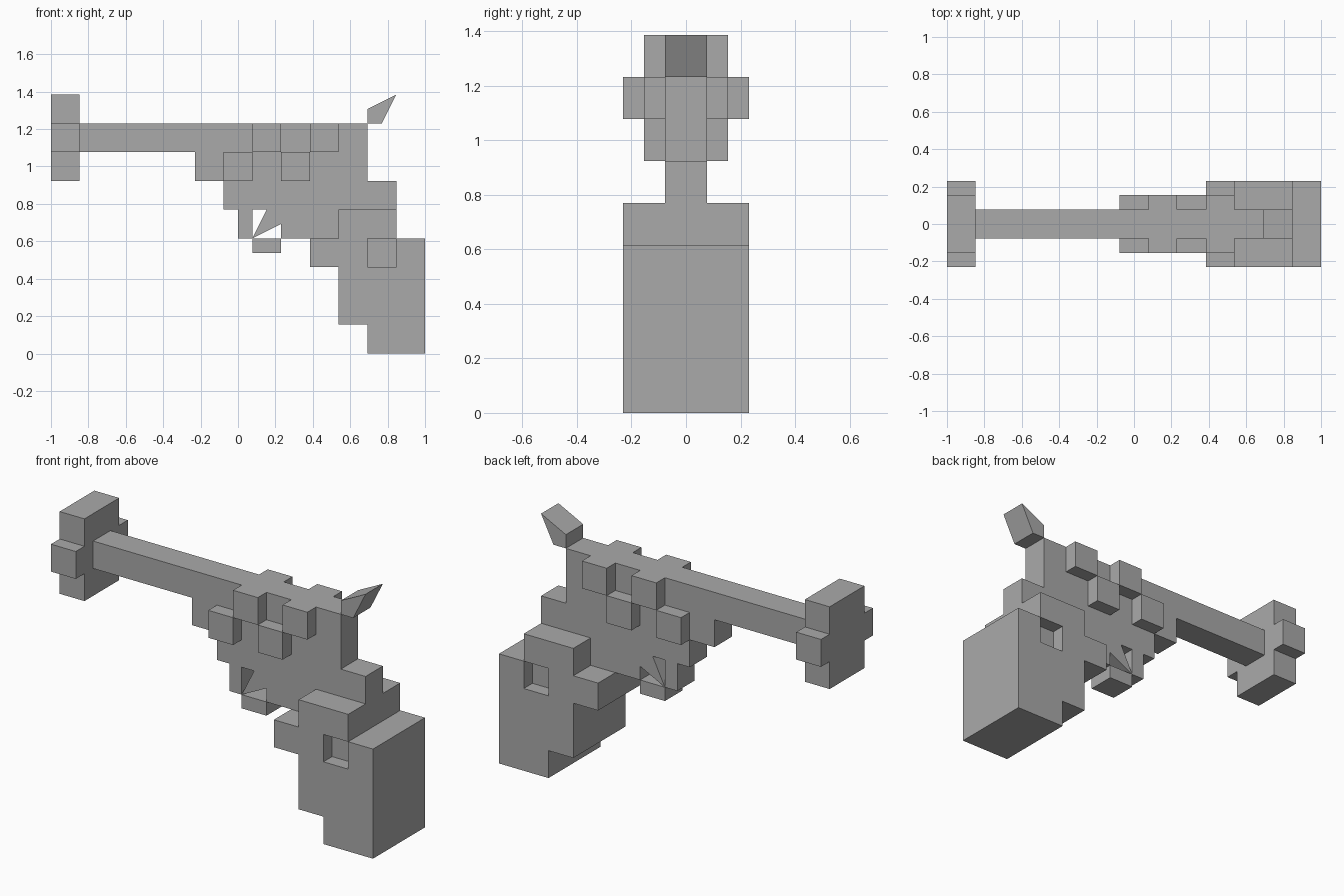
import bpy
import bmesh
from mathutils import Vector

U = 2 / 13  # size of one block

cube = bpy.data.objects.get("Cube")
if cube:
    bpy.data.objects.remove(cube, do_unlink=True)

grey = bpy.data.materials.new("plain_grey")
grey.use_nodes = True
grey.diffuse_color = (0.4, 0.4, 0.4, 1)
grey.node_tree.nodes["Principled BSDF"].inputs["Base Color"].default_value = (0.4, 0.4, 0.4, 1)


def prism(name, outline, start, end, axis="y"):
    """Extrude an outline, in blocks: (x, z) along y, or (y, z) along x."""
    def place(a, z, depth):
        return Vector((a, depth, z) if axis == "y" else (depth, a, z)) * U

    bm = bmesh.new()
    face = bm.faces.new([bm.verts.new(place(a, z, start)) for a, z in outline])
    grown = bmesh.ops.extrude_face_region(bm, geom=[face])
    moved = [v for v in grown["geom"] if isinstance(v, bmesh.types.BMVert)]
    shift = place(0, 0, end - start)
    bmesh.ops.translate(bm, verts=moved, vec=shift)
    bmesh.ops.recalc_face_normals(bm, faces=bm.faces)
    mesh = bpy.data.meshes.new(name)
    bm.to_mesh(mesh)
    bm.free()
    mesh.materials.append(grey)
    obj = bpy.data.objects.new(name, mesh)
    bpy.context.collection.objects.link(obj)
    return obj


def rect(x0, x1, z0, z1):
    return [(x0, z0), (x1, z0), (x1, z1), (x0, z1)]


# Barrel and stepped receiver, one block thick
receiver = [(-5.5, 8), (-5.5, 7), (-1.5, 7), (-1.5, 6), (-.5, 6), (-.5, 5),
            (0, 5), (0, 4), (.5, 4), (.5, 5), (1.5, 5), (1.5, 4),
            (3.5, 4), (3.5, 5), (5.5, 5), (5.5, 6), (4.5, 6), (4.5, 8)]
prism("barrel_and_receiver", receiver, -.5, .5)

# Pointed trigger, guard and hammer
prism("trigger", [(1, 5), (.5, 4), (1.5, 4.5), (1.5, 5)], -.5, .5)
prism("trigger_guard", rect(.5, 1.5, 3.5, 4), -.5, .5)
prism("hammer", [(4.5, 8), (5, 8), (5.5, 9), (4.5, 8.5)], -.5, .5)

# Cross-shaped muzzle
muzzle = [(-1, 6), (1, 6), (1, 7), (1.5, 7), (1.5, 8), (1, 8),
          (1, 9), (-1, 9), (-1, 8), (-1.5, 8), (-1.5, 7), (-1, 7)]
prism("muzzle", muzzle, -6.5, -5.5, axis="x")

# Grip core
grip = [(5.5, 5), (3.5, 5), (3.5, 4), (2.5, 4), (2.5, 3), (3.5, 3), (3.5, 1),
        (4.5, 1), (4.5, 0), (6.5, 0), (6.5, 4), (5.5, 4)]
prism("grip_core", grip, -1, 1)

# Grip side panels with a square pocket, and the staggered side blocks
panel = grip[2:] + [(5.5, 3), (4.5, 3), (4.5, 4)]
for side, s in (("front", -1), ("back", 1)):
    prism(side + "_grip_panel", panel, s, s * 1.5)
    prism(side + "_grip_cap", rect(3.5, 5.5, 4, 5), s, s * 1.5)
    for i in range(4):
        x, z = i - .5, 6 + i % 2
        prism(f"{side}_side_block_{i + 1}", rect(x, x + 1, z, z + 1), s * .5, s)
